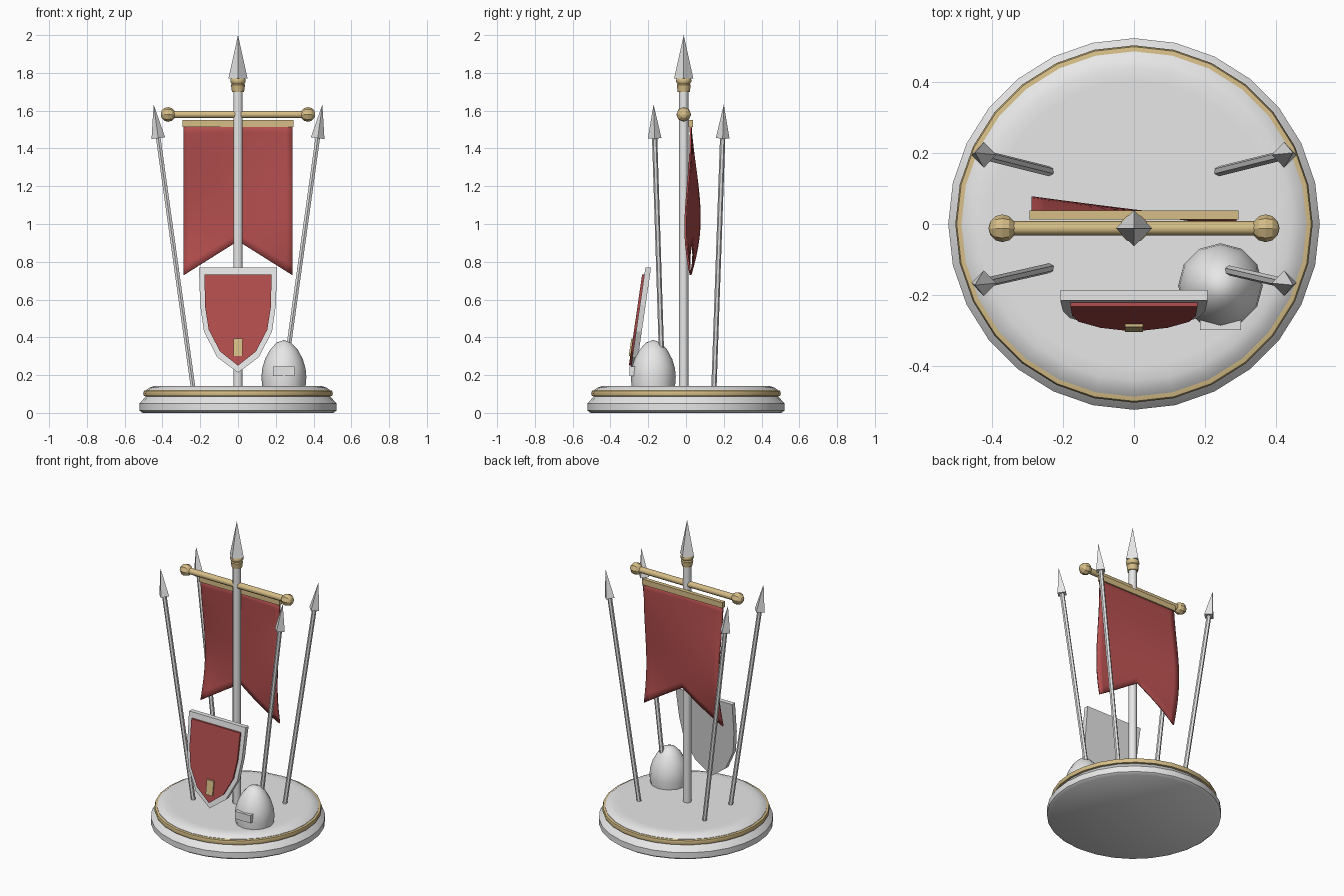
import bpy
import bmesh
from math import pi, sin, cos
from mathutils import Vector, Matrix

cube = bpy.data.objects.get("Cube")
if cube:
    bpy.data.objects.remove(cube, do_unlink=True)


def material(name, rgb):
    m = bpy.data.materials.new(name)
    m.use_nodes = True
    m.diffuse_color = (*rgb, 1)
    m.node_tree.nodes["Principled BSDF"].inputs["Base Color"].default_value = (*rgb, 1)
    return m


GREY = material("pale_grey", (0.8, 0.8, 0.8))
GOLD = material("soft_gold", (0.67, 0.51, 0.24))
RED = material("deep_red", (0.45, 0.075, 0.075))


def finish(name, bm, mat, smooth=None):
    """Turn a bmesh into a named, coloured object."""
    bmesh.ops.recalc_face_normals(bm, faces=bm.faces)
    me = bpy.data.meshes.new(name)
    bm.to_mesh(me)
    bm.free()
    me.materials.append(mat)
    ob = bpy.data.objects.new(name, me)
    bpy.context.collection.objects.link(ob)
    if smooth:
        bpy.ops.object.select_all(action='DESELECT')
        ob.select_set(True)
        bpy.context.view_layer.objects.active = ob
        bpy.ops.object.shade_smooth_by_angle(angle=smooth)
    return ob


def lathe(name, profile, sides, mat, center=(0, 0), smooth=0.7):
    """Revolve (radius, z) points around a vertical axis, capping open ends."""
    bm = bmesh.new()
    rings = []
    for r, z in profile:
        if r == 0:
            rings.append([bm.verts.new((*center, z))] * sides)
        else:
            rings.append([bm.verts.new((center[0] + r * sin(2 * pi * i / sides),
                                        center[1] + r * cos(2 * pi * i / sides), z))
                          for i in range(sides)])
    for a, b in zip(rings, rings[1:]):
        for i in range(sides):
            j = (i + 1) % sides
            bm.faces.new(list(dict.fromkeys((a[i], a[j], b[j], b[i]))))
    for end, (r, z) in ((rings[0], profile[0]), (rings[-1], profile[-1])):
        if r:
            bm.faces.new(end)
    return finish(name, bm, mat, smooth)


def rod(name, start, end, r1, r2, sides, mat, smooth=None):
    """Cylinder or cone between two points."""
    a, b = Vector(start), Vector(end)
    turn = Vector((0, 0, 1)).rotation_difference(b - a).to_matrix().to_4x4()
    bm = bmesh.new()
    bmesh.ops.create_cone(bm, cap_ends=True, segments=sides, radius1=r1, radius2=r2,
                          depth=(b - a).length,
                          matrix=Matrix.Translation((a + b) / 2) @ turn)
    bmesh.ops.remove_doubles(bm, verts=bm.verts, dist=1e-5)
    return finish(name, bm, mat, smooth)


def box(name, low, high, mat):
    low, high = Vector(low), Vector(high)
    bm = bmesh.new()
    bmesh.ops.create_cube(bm, size=1, matrix=Matrix.Translation((low + high) / 2)
                          @ Matrix.Diagonal((*(high - low), 1)))
    return finish(name, bm, mat)


# Round plinth with a gold band
lathe("plinth_foot", [(0.505, 0), (0.522, 0.012), (0.522, 0.05), (0.49, 0.085), (0.47, 0.1)],
      28, GREY)
lathe("plinth_band", [(0.48, 0.086), (0.498, 0.09), (0.502, 0.103), (0.498, 0.117),
                      (0.48, 0.121)], 28, GOLD, smooth=1.0)
lathe("plinth_top", [(0.485, 0.09), (0.485, 0.122), (0.468, 0.134), (0.44, 0.143), (0.4, 0.143)],
      28, GREY)

# Central pole, collar and spear head
PY = -0.012
rod("center_pole", (0, PY, 0.13), (0, PY, 1.72), 0.025, 0.025, 12, GREY, 0.7)
lathe("pole_collar", [(0.032, 1.70), (0.037, 1.735), (0.033, 1.742), (0.04, 1.752),
                      (0.04, 1.765), (0.03, 1.78)], 12, GOLD, (0, PY), 0.6)
rod("center_spear_head", (0, PY, 1.77), (0, PY, 2.0), 0.051, 0, 4, GREY)

# Crossbar with knobs
rod("crossbar", (-0.37, PY, 1.58), (0.37, PY, 1.58), 0.02, 0.02, 10, GOLD, 0.7)
for side, s in (("right", -1), ("left", 1)):
    bm = bmesh.new()
    bmesh.ops.create_uvsphere(bm, u_segments=8, v_segments=6, radius=0.039,
                              matrix=Matrix.Translation((0.37 * s, PY, 1.58))
                              @ Matrix.Rotation(pi / 2, 4, 'Y'))
    finish("crossbar_knob_" + side, bm, GOLD)

# Swallow-tailed banner hanging in a twisted wave
box("banner_rail", (-0.293, 0.012, 1.513), (0.293, 0.038, 1.55), GOLD)
bm = bmesh.new()
COLS, ROWS = 16, 16
grid = []
for i in range(COLS + 1):
    u = 2 * i / COLS - 1
    bottom = 0.91 - 0.18 * abs(u)
    column = []
    for j in range(ROWS + 1):
        t = j / ROWS
        z = 1.53 + (bottom - 1.53) * t
        h = (1.53 - z) / 0.8
        y = 0.024 + 0.012 * sin(pi * h) - 0.038 * u * sin(pi * h ** 1.6)
        column.append(bm.verts.new((0.288 * u, y, z)))
    grid.append(column)
for a, b in zip(grid, grid[1:]):
    for j in range(ROWS):
        bm.faces.new((a[j], b[j], b[j + 1], a[j + 1]))
banner = finish("banner", bm, RED, 0.7)
solid = banner.modifiers.new("thickness", 'SOLIDIFY')
solid.thickness = 0.01
solid.offset = 0

# Four leaning spears
for side, s in (("right", -1), ("left", 1)):
    for place, f in (("front", -1), ("back", 1)):
        foot = Vector((0.238 * s, 0.012 + 0.136 * f, 0.135))
        neck = Vector((0.422 * s, 0.014 + 0.18 * f, 1.455))
        tip = neck + (neck - foot).normalized() * 0.18
        rod(f"spear_shaft_{place}_{side}", foot, neck, 0.014, 0.014, 6, GREY)
        rod(f"spear_head_{place}_{side}", neck, tip, 0.036, 0, 4, GREY)


def leaning_plate(name, half, front, back, mat):
    """Mirror a half outline of (x, z) points and thicken it along the leaning shield."""
    outline = half + [(-x, z) for x, z in reversed(half) if x]
    bm = bmesh.new()
    layers = [[bm.verts.new((x, -0.215 - (0.77 - z) * 0.145 + d, z)) for x, z in outline]
              for d in (front, back)]
    for layer in layers:
        bm.faces.new(layer)
    n = len(outline)
    for i in range(n):
        j = (i + 1) % n
        bm.faces.new((layers[0][i], layers[0][j], layers[1][j], layers[1][i]))
    finish(name, bm, mat)


# Shield leaning back towards the pole
leaning_plate("shield_body", [(0.207, 0.77), (0.2, 0.57), (0.18, 0.43), (0.11, 0.295),
                              (0, 0.213)], 0, 0.03, GREY)
leaning_plate("shield_field", [(0.178, 0.733), (0.174, 0.56), (0.155, 0.44), (0.095, 0.325),
                               (0, 0.25)], -0.012, 0.01, RED)
leaning_plate("shield_badge", [(0.025, 0.395), (0.025, 0.302)], -0.02, -0.005, GOLD)

# Helmet with a visor block
lathe("helmet", [(0.115, 0.14), (0.119, 0.19), (0.115, 0.235), (0.1, 0.285), (0.073, 0.335),
                 (0.038, 0.372), (0, 0.386)], 12, GREY, (0.243, -0.173), 0.9)
box("helmet_visor", (0.185, -0.298, 0.195), (0.3, -0.24, 0.245), GREY)
